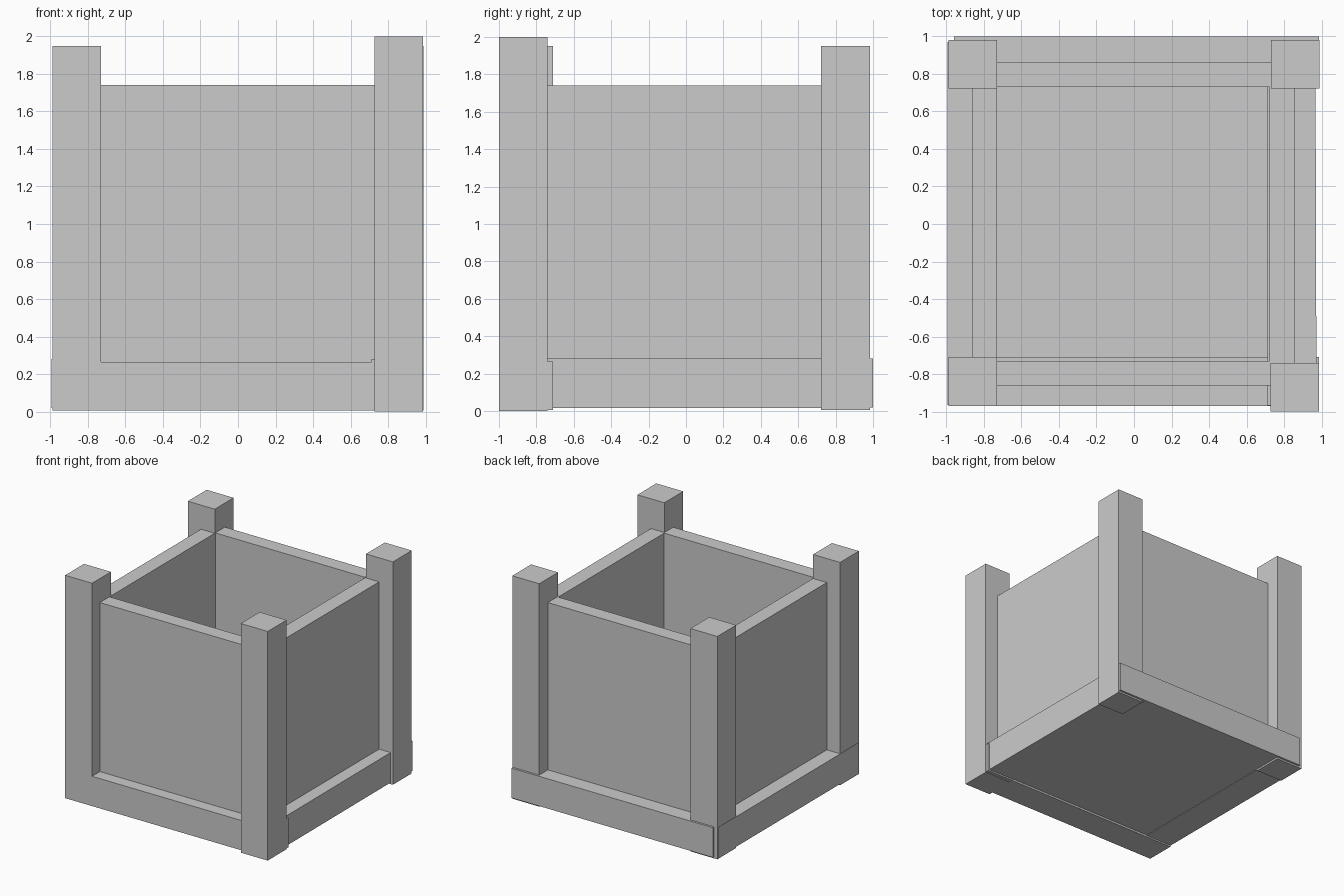
import bpy

if "Cube" in bpy.data.objects:
    bpy.data.objects.remove(bpy.data.objects["Cube"])


def box(name, x, y, z):
    """Axis-aligned box from (min, max) pairs."""
    bpy.ops.mesh.primitive_cube_add(
        size=1, location=[(a + b) / 2 for a, b in (x, y, z)])
    ob = bpy.context.object
    ob.name = name
    ob.scale = [b - a for a, b in (x, y, z)]
    bpy.ops.object.transform_apply(location=False, rotation=False, scale=True)
    return ob


# Corner posts: the front right one is slightly taller
POST = 0.26
for name, x, y, top in (("front_left", -0.99, -0.97, 1.95),
                        ("front_right", 0.727, -1.0, 2.0),
                        ("back_left", -0.99, 0.722, 1.95),
                        ("back_right", 0.73, 0.722, 1.95)):
    box(name + "_post", (x, x + POST), (y, y + POST), (0.005, top) if top < 2 else (0, top))

# Square base beams joining the posts
box("front_beam", (-0.99, 0.985), (-0.97, -0.71), (0.005, 0.265))
box("back_beam", (-0.96, 0.985), (0.74, 1.0), (0.02, 0.28))
right = box("right_beam", (0.71, 0.97), (-0.968, 0.975), (0.018, 0.28))
right.rotation_euler.z = 0.003
box("left_beam", (-0.993, -0.733), (-0.965, 0.97), (0.018, 0.28))

# Side panels standing on the beams
PANEL_Z = (0.265, 1.74)
box("front_panel", (-0.74, 0.73), (-0.862, -0.73), PANEL_Z)
box("back_panel", (-0.74, 0.735), (0.73, 0.862), PANEL_Z)
box("left_panel", (-0.862, -0.73), (-0.73, 0.73), PANEL_Z)
box("right_panel", (0.722, 0.857), (-0.745, 0.73), PANEL_Z)

# Floor board between the beams
box("floor_board", (-0.74, 0.72), (-0.72, 0.75), (0.022, 0.155))
